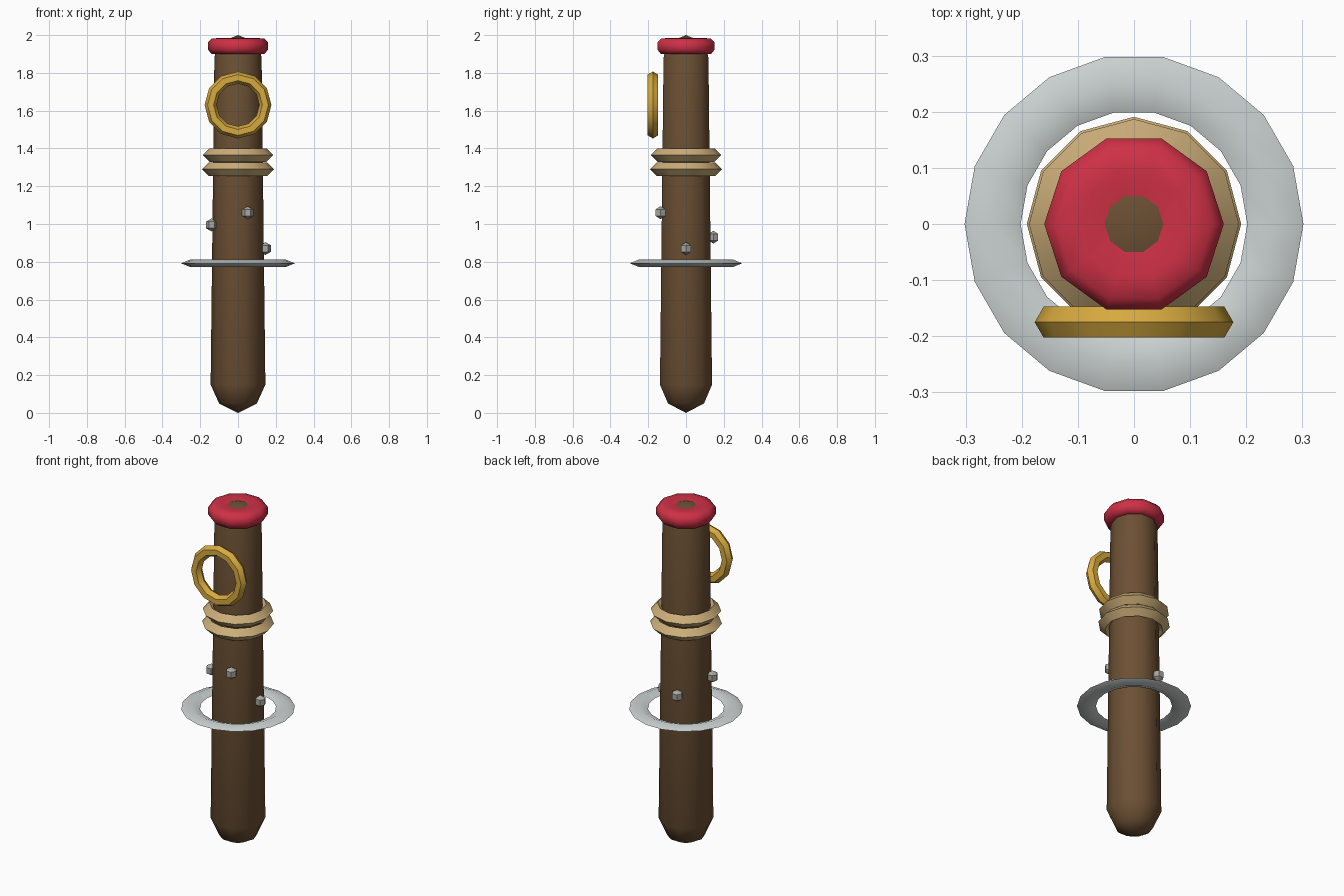
import bpy, math

if "Cube" in bpy.data.objects:
    bpy.data.objects.remove(bpy.data.objects["Cube"])


def material(name, rgb):
    m = bpy.data.materials.new(name)
    m.diffuse_color = (*rgb, 1)
    m.use_nodes = True
    m.node_tree.nodes["Principled BSDF"].inputs["Base Color"].default_value = m.diffuse_color
    return m


WOOD = material("brown_wood", (0.15, 0.08, 0.034))
RED = material("red_cap", (0.62, 0.03, 0.06))
ROPE = material("tan_rope", (0.60, 0.42, 0.19))
GOLD = material("gold_metal", (0.68, 0.40, 0.05))
SILVER = material("pale_silver", (0.60, 0.65, 0.64))
STUD = material("grey_stone", (0.40, 0.39, 0.36))


def lathe(name, profile, sides, mat, angle=40, closed=False):
    """Revolve (radius, z) points around z; zero radius makes a pole."""
    verts, rings, faces = [], [], []
    for r, z in profile:
        n = 1 if r == 0 else sides
        rings.append([len(verts) + i % n for i in range(sides)])
        verts += [(r * math.cos(2 * math.pi * i / sides),
                   r * math.sin(2 * math.pi * i / sides), z) for i in range(n)]
    pairs = list(zip(rings, rings[1:]))
    if closed:
        pairs.append((rings[-1], rings[0]))
    for a, b in pairs:
        for i in range(sides):
            j = (i + 1) % sides
            faces.append(list(dict.fromkeys([a[i], a[j], b[j], b[i]])))
    me = bpy.data.meshes.new(name)
    me.from_pydata(verts, [], faces)
    ob = bpy.data.objects.new(name, me)
    bpy.context.collection.objects.link(ob)
    me.materials.append(mat)
    if angle:
        bpy.ops.object.select_all(action='DESELECT')
        ob.select_set(True)
        bpy.context.view_layer.objects.active = ob
        bpy.ops.object.shade_smooth_by_angle(angle=math.radians(angle))
    return ob


def ring(name, major, minor, half_height, sides, tube, mat, angle):
    """Torus with a low-sided, optionally squashed, tube."""
    prof = [(major + minor * math.cos(2 * math.pi * k / tube),
             half_height * math.sin(2 * math.pi * k / tube)) for k in range(tube)]
    return lathe(name, prof, sides, mat, angle, closed=True)


# Tapered wooden post with blunt foot and shallow pointed top
lathe("post", [(0, 0), (0.10, 0.05), (0.145, 0.15), (0.125, 1.88),
               (0.118, 1.91), (0.09, 1.964), (0, 2.0)], 10, WOOD)

# Rounded red cap ring
lathe("red_cap", [(0.05, 1.95), (0.052, 1.979), (0.10, 1.985), (0.14, 1.981),
                  (0.16, 1.96), (0.16, 1.924), (0.14, 1.90), (0.10, 1.90)],
      10, RED, 60, closed=True)

# Two rope windings
for name, z, major in (("upper_rope", 1.365, 0.151), ("lower_rope", 1.29, 0.155)):
    ring(name, major, 0.036, 0.036, 12, 4, ROPE, 40).location.z = z

# Gold ring hanging on the front
hoop = ring("gold_ring", 0.145, 0.032, 0.032, 12, 6, GOLD, 40)
hoop.rotation_euler.x = math.pi / 2
hoop.location = (0, -0.175, 1.63)

# Flat silver ring around the post
ring("silver_ring", 0.252, 0.05, 0.02, 18, 4, SILVER, 60).location.z = 0.792

# Small studs spiralling up the post
for i, pos in enumerate([(0.145, 0, 0.87), (-0.045, 0.145, 0.93),
                         (-0.14, -0.045, 0.995), (0.052, -0.135, 1.06)]):
    s = 0.034
    stud = lathe(f"stud_{i + 1}", [(0, -s), (s * 0.87, -s / 2), (s * 0.87, s / 2), (0, s)],
                 6, STUD, 0)
    stud.location = pos
